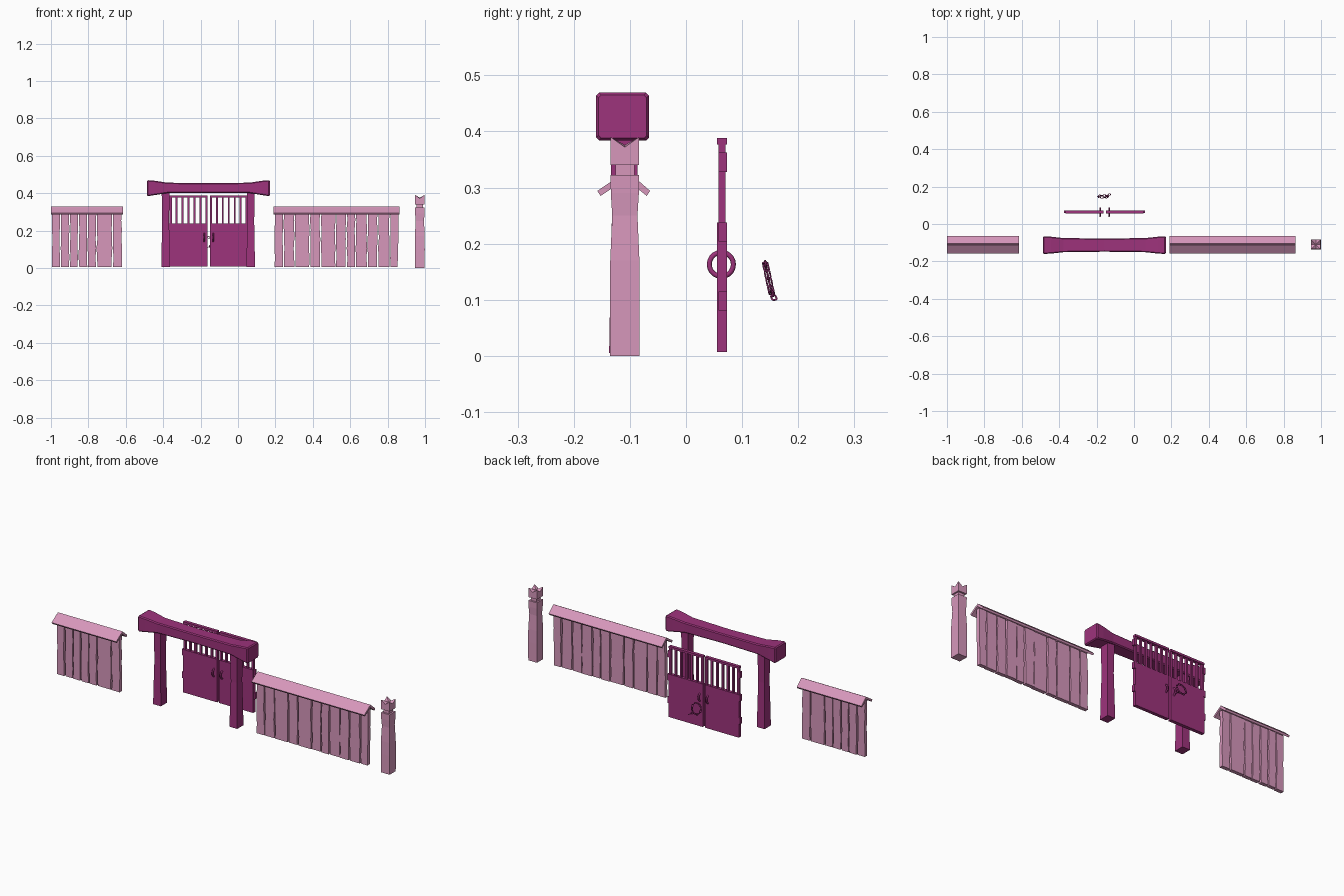
import bpy, bmesh, math, random
from mathutils import Vector, Matrix

random.seed(4)
if "Cube" in bpy.data.objects:
    bpy.data.objects.remove(bpy.data.objects["Cube"], do_unlink=True)


def material(name, colour):
    m = bpy.data.materials.new(name)
    m.use_nodes = True
    m.diffuse_color = colour
    m.node_tree.nodes["Principled BSDF"].inputs["Base Color"].default_value = colour
    return m


PINK = material("pale pink", (0.68, 0.31, 0.50, 1))
PLUM = material("plum", (0.34, 0.033, 0.20, 1))


def finish(name, bm, mat):
    bmesh.ops.recalc_face_normals(bm, faces=bm.faces[:])
    me = bpy.data.meshes.new(name)
    bm.to_mesh(me)
    bm.free()
    me.materials.append(mat)
    ob = bpy.data.objects.new(name, me)
    bpy.context.collection.objects.link(ob)
    return ob


def add_loft(bm, rings):
    """Skin a chain of equal-sized rings and cap both ends."""
    rows = [[bm.verts.new(p) for p in ring] for ring in rings]
    n = len(rows[0])
    for a, b in zip(rows, rows[1:]):
        for i in range(n):
            bm.faces.new((a[i], a[(i + 1) % n], b[(i + 1) % n], b[i]))
    bm.faces.new(rows[0])
    bm.faces.new(rows[-1])


def level(x0, x1, y0, y1, z):
    return [(x0, y0, z), (x1, y0, z), (x1, y1, z), (x0, y1, z)]


def add_box(bm, x0, x1, y0, y1, z0, z1):
    add_loft(bm, [level(x0, x1, y0, y1, z0), level(x0, x1, y0, y1, z1)])


# Fences: ragged planks under a two-slab roof, one slab lapping the other
def fence(name, x0, x1, joints):
    bm = bmesh.new()
    edges = [x0 + 0.004] + joints + [x1 - 0.004]
    for a, b in zip(edges, edges[1:]):
        rings = []
        y = -0.11 + random.uniform(-0.002, 0.002)
        for k in range(7):
            l, r = (random.uniform(0.0003, 0.0055) for _ in "lr")
            rings.append(level(a + l, b - r, y - 0.01, y + 0.01, 0.005 + 0.05 * k))
        add_loft(bm, rings)
    finish(name + "_planks", bm, PINK)
    slabs = {
        "back": [(-0.070, 0.285), (-0.064, 0.294), (-0.104, 0.329), (-0.113, 0.320)],
        "front": [(-0.152, 0.285), (-0.158, 0.294), (-0.114, 0.324), (-0.106, 0.316)],
    }
    for side, profile in slabs.items():
        bm = bmesh.new()
        add_loft(bm, [[(x, y, z) for y, z in profile] for x in (x0, x1)])
        finish(f"{name}_{side}_roof", bm, PINK)


fence("right_fence", -1.0, -0.615, [-0.95, -0.90, -0.853, -0.805, -0.757, -0.67])
fence("left_fence", 0.19, 0.863,
      [0.243, 0.302, 0.384, 0.442, 0.522, 0.58, 0.628, 0.692, 0.748, 0.812])

# End post: chipped shaft, narrow neck and a cap with a notched crown
bm = bmesh.new()
cx, cy = 0.972, -0.109
for_shaft = [(0, 0.026), (0.1, 0.0265), (0.17, 0.026), (0.25, 0.0225), (0.29, 0.025),
             (0.322, 0.0255)]
add_loft(bm, [level(cx - h, cx + h, cy - h, cy + h, z) for z, h in for_shaft])
add_box(bm, cx - 0.017, cx + 0.017, cy - 0.017, cy + 0.017, 0.32, 0.342)
finish("end_post", bm, PINK)

bm = bmesh.new()
h = 0.0255
outline = [(-1, -1), (0, -1), (1, -1), (1, 0), (1, 1), (0, 1), (-1, 1), (-1, 0)]
low = [bm.verts.new((cx + h * u, cy + h * v, 0.34)) for u, v in outline]
top = [bm.verts.new((cx + h * u, cy + h * v, 0.39 if u * v else 0.372)) for u, v in outline]
centre = bm.verts.new((cx, cy, 0.376))
bm.faces.new(low)
for i in range(8):
    j = (i + 1) % 8
    bm.faces.new((low[i], low[j], top[j], top[i]))
    bm.faces.new((top[i], top[j], centre))
finish("end_post_cap", bm, PINK)

# Gateway: two posts and a beam that swells at its ends
for name, x in (("right_gate_post", -0.387), ("left_gate_post", 0.068)):
    bm = bmesh.new()
    add_loft(bm, [level(x - w, x + w, -0.11 - d, -0.11 + d, z) for z, w, d in
                  ((0.005, 0.023, 0.027), (0.12, 0.021, 0.025), (0.25, 0.0185, 0.022),
                   (0.405, 0.021, 0.025))])
    finish(name, bm, PLUM)

bm = bmesh.new()
mid = -0.158
rings = []
for t, half_y, z0, z1 in ((-0.328, 0.043, 0.388, 0.465), (-0.322, 0.047, 0.384, 0.469),
                          (-0.285, 0.045, 0.39, 0.466), (-0.22, 0.038, 0.4, 0.456),
                          (0, 0.035, 0.402, 0.453), (0.22, 0.038, 0.4, 0.456),
                          (0.285, 0.045, 0.39, 0.466), (0.322, 0.047, 0.384, 0.469),
                          (0.328, 0.043, 0.388, 0.465)):
    c = 0.005
    y0, y1 = -0.113 - half_y, -0.113 + half_y
    rings.append([(mid + t, y, z) for y, z in (
        (y0 + c, z0), (y1 - c, z0), (y1, z0 + c), (y1, z1 - c),
        (y1 - c, z1), (y0 + c, z1), (y0, z1 - c), (y0, z0 + c))])
add_loft(bm, rings)
finish("gate_beam", bm, PLUM)


def add_ring(bm, matrix, major, minor, stretch=0.0, sides=16, tube=6):
    """A torus, optionally pulled out along its local x into a chain link."""
    grid = []
    for i in range(sides):
        a = math.tau * i / sides
        shift = math.copysign(stretch, math.cos(a)) if abs(math.cos(a)) > 1e-6 else 0
        row = []
        for j in range(tube):
            b = math.tau * j / tube
            r = major + minor * math.cos(b)
            row.append(bm.verts.new(matrix @ Vector(
                (r * math.cos(a) + shift, r * math.sin(a), minor * math.sin(b)))))
        grid.append(row)
    for i in range(sides):
        for j in range(tube):
            k, m = (i + 1) % sides, (j + 1) % tube
            f = bm.faces.new((grid[i][j], grid[k][j], grid[k][m], grid[i][m]))
            f.smooth = True


# Doors: solid lower panel, barred top, hinge tabs on the outer edge, ring pull
for name, outer, inner in (("right", -0.366, -0.163), ("left", 0.052, -0.151)):
    s = 1 if inner > outer else -1
    lo, hi = min(outer, inner), max(outer, inner)
    y0, y1 = 0.055, 0.073
    bm = bmesh.new()
    add_box(bm, lo, hi, y0, y1, 0.007, 0.238)
    add_box(bm, lo, hi, y0, y1, 0.377, 0.388)
    finish(name + "_door_panel", bm, PLUM)

    bm = bmesh.new()
    count = 6
    for k in range(count + 1):
        x = lo + 0.006 + (hi - lo - 0.012) * k / count
        w = 0.006 if k in (0, count) else 0.005
        add_box(bm, x - w, x + w, 0.058, 0.070, 0.235, 0.38)
    finish(name + "_door_bars", bm, PLUM)

    bm = bmesh.new()
    for z in (0.098, 0.221, 0.345):
        xs = sorted((outer - s * 0.008, outer + s * 0.004))
        add_box(bm, *xs, 0.058, 0.0735, z - 0.017, z + 0.017)
    finish(name + "_door_hinges", bm, PLUM)

    bm = bmesh.new()
    turn = Matrix.Rotation(math.pi / 2, 4, "Y")
    add_ring(bm, Matrix.Translation((inner - s * 0.018, 0.063, 0.163)) @ turn,
             0.0215, 0.0045, sides=20)
    finish(name + "_door_ring", bm, PLUM)

# Chain: a hanging loop of alternating links with a loose tail
path = []
for k in range(12):
    a = math.tau * k / 12
    path.append(Vector((-0.165 + 0.027 * math.cos(a), 0.147 - 0.006 * math.sin(a),
                        0.138 + 0.028 * math.sin(a))))
steps = list(zip(path, path[1:] + path[:1]))
tail = [Vector((-0.152 + 0.013 * k, 0.152 + 0.003 * k, 0.116 - 0.008 * k)) for k in range(3)]
steps += list(zip(tail, tail[1:]))
bm = bmesh.new()
for k, (a, b) in enumerate(steps):
    along = (b - a).normalized()
    side = along.cross(Vector((0, 1, 0))).normalized()
    if k % 2:
        side = along.cross(side)
    frame = Matrix((along, side, along.cross(side))).transposed().to_4x4()
    add_ring(bm, Matrix.Translation((a + b) / 2) @ frame, 0.0045, 0.0017, 0.004, 10, 5)
finish("chain", bm, PLUM)
